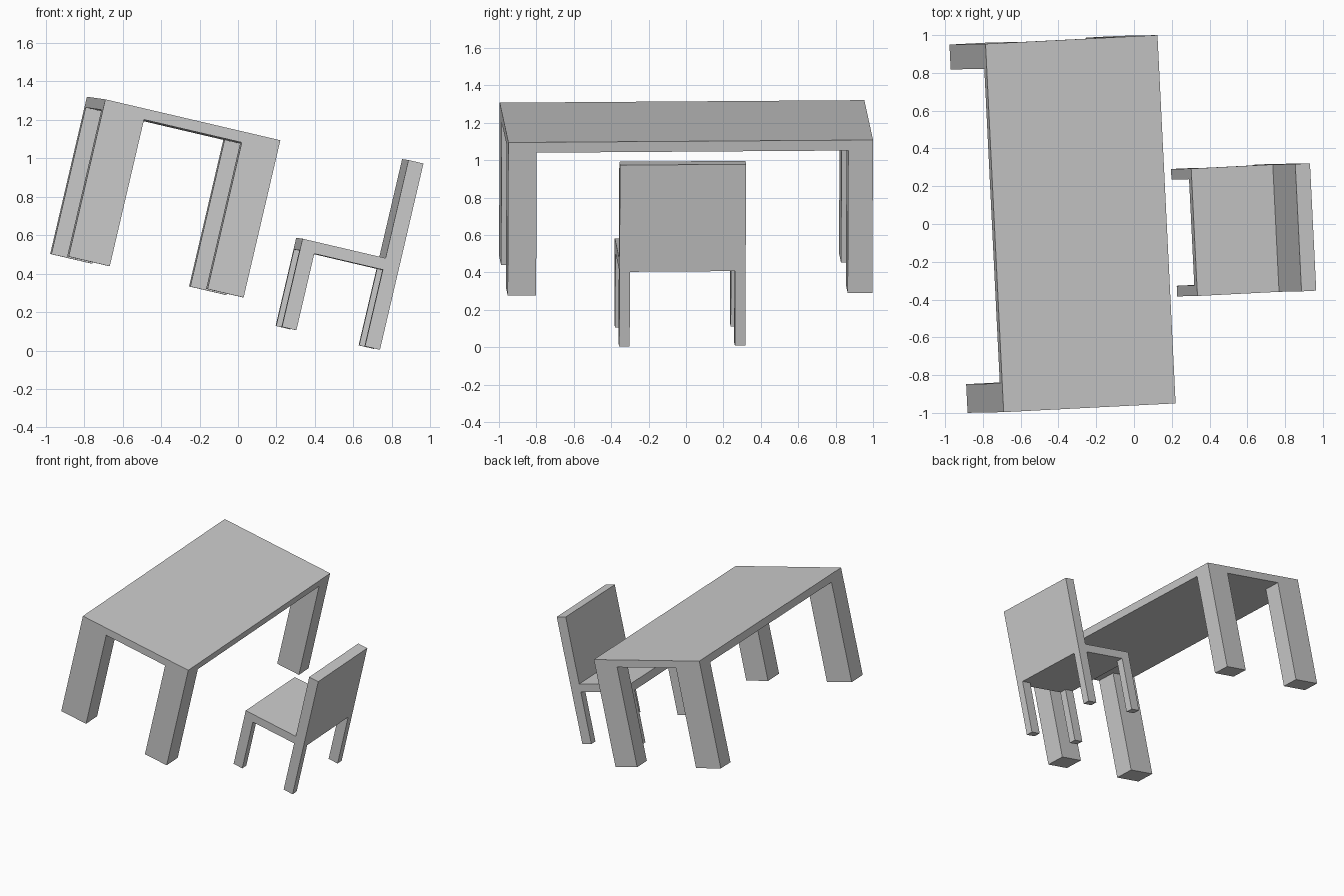
import bpy
from mathutils import Matrix, Vector

if "Cube" in bpy.data.objects:
    bpy.data.objects.remove(bpy.data.objects["Cube"])

# Shared tilted frame: v runs along the table length, u across it, w up the legs
v = Vector((-0.0492, 0.9988, 0.007)).normalized()
u = Vector((0.9726, 0.0494, -0.2274))
u = (u - v * u.dot(v)).normalized()
w = u.cross(v)
tilt = Matrix((u, v, w)).transposed().to_4x4()


def box(name, origin, lo, hi):
    """Box between two local corners, placed in the tilted frame at origin."""
    lo, hi = Vector(lo), Vector(hi)
    bpy.ops.mesh.primitive_cube_add(size=1)
    ob = bpy.context.object
    ob.name = name
    ob.data.transform(Matrix.Translation((lo + hi) / 2)
                      @ Matrix.Diagonal((*(hi - lo), 1)))
    ob.matrix_world = Matrix.Translation(origin) @ tilt
    return ob


def legs(prefix, origin, size, left_w, right_w, front_d, back_d, top, bottom):
    """Four corner legs flush with the outline of the piece."""
    length, width = size
    for side, x0, x1 in (("left", 0, left_w), ("right", length - right_w, length)):
        for end, y0, y1 in (("front", 0, front_d), ("back", width - back_d, width)):
            box(f"{prefix}_leg_{end}_{side}", origin, (x0, y0, bottom), (x1, y1, top))


# Table: slab and four thick legs (origin = front left top corner)
table = Vector((-0.69, -0.996, 1.307))
box("table_top", table, (0, 0, -0.057), (0.936, 1.952, 0))
legs("table", table, (0.936, 1.952), 0.22, 0.193, 0.152, 0.132, -0.057, -0.84)

# Chair: seat, backrest and four slim legs (origin = front left seat corner)
chair = Vector((0.336, -0.381, 0.582))
box("chair_seat", chair, (0, 0, -0.062), (0.444, 0.675, 0))
box("chair_backrest", chair, (0.444, 0, -0.062), (0.524, 0.675, 0.524))
legs("chair", chair, (0.524, 0.675), 0.077, 0.08, 0.056, 0.056, -0.062, -0.471)
